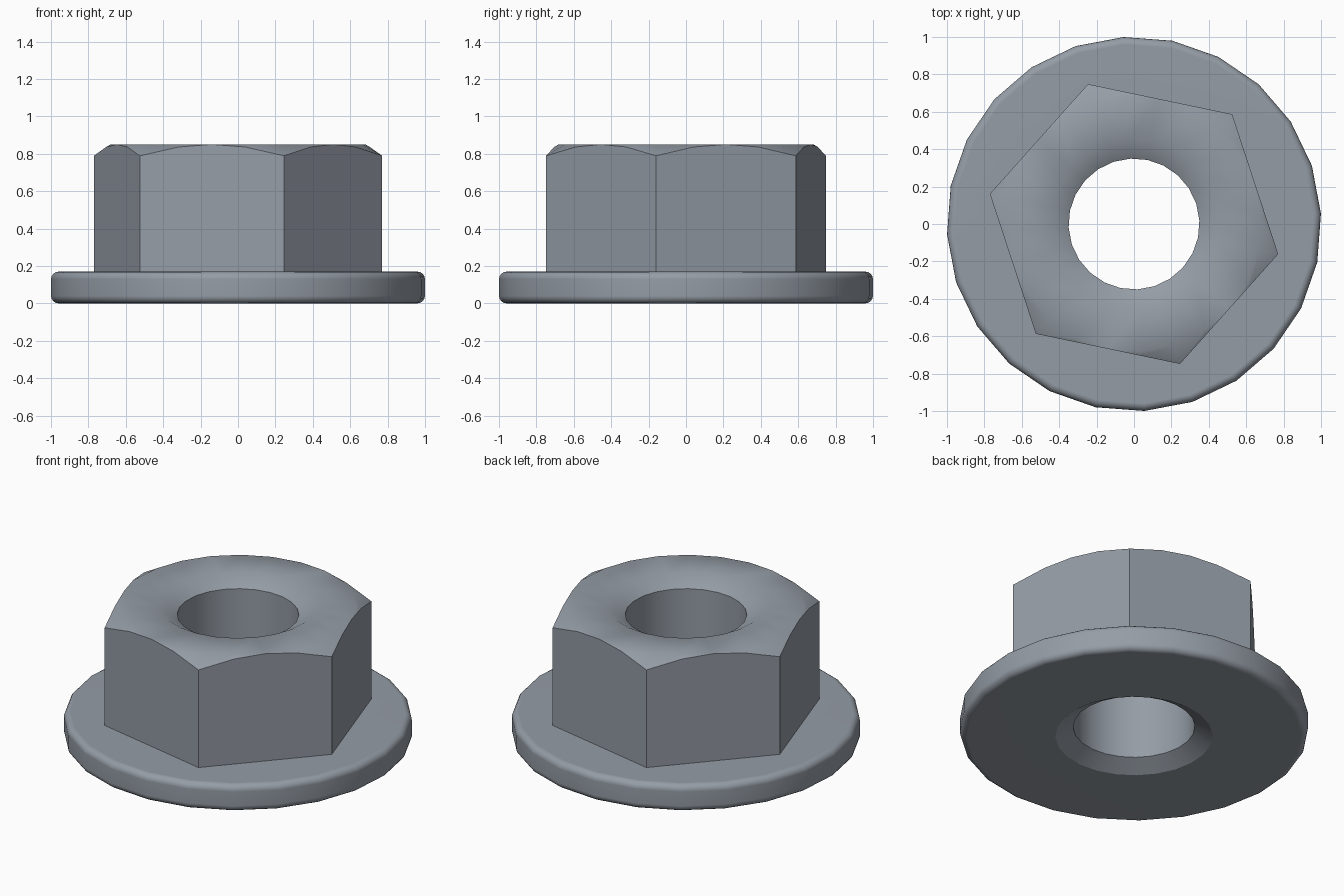
import bpy, bmesh
from math import sin, cos, tan, pi, radians

cube = bpy.data.objects.get("Cube")
if cube:
    bpy.data.objects.remove(cube, do_unlink=True)

SEGMENTS = 24
TURN = radians(3.2)
BORE, BORE_RIM, CHAMFER = 0.35, 0.452, 0.06
FLANGE_TOP, NUT_TOP = 0.17, 0.85
APOTHEM = 0.682

steel = bpy.data.materials.new("grey steel")
steel.use_nodes = True
colour = (0.30, 0.335, 0.38, 1)
steel.diffuse_color = colour
steel.node_tree.nodes["Principled BSDF"].inputs["Base Color"].default_value = colour


def ring(radius, z):
    """Round row of points."""
    return [(radius, z)] * SEGMENTS


def hex_ring(height):
    """Hexagonal row of points; height is a function of the radius."""
    row = []
    for i in range(SEGMENTS):
        local = (i % 4) * pi / 12 - pi / 6
        r = APOTHEM / cos(local)
        row.append((r, height(r)))
    # corner of the hexagon falls on segment 3 of the turned circle
    return row[1:] + row[:1]


def loft(name, rows, smooth_angle):
    bm = bmesh.new()
    loops = []
    for row in rows:
        loops.append([])
        for i, (r, z) in enumerate(row):
            a = TURN + 2 * pi * i / SEGMENTS
            loops[-1].append(bm.verts.new((r * cos(a), r * sin(a), z)))
    for low, high in zip(loops, loops[1:]):
        for i in range(SEGMENTS):
            j = (i + 1) % SEGMENTS
            bm.faces.new((low[i], low[j], high[j], high[i]))
    bmesh.ops.remove_doubles(bm, verts=bm.verts, dist=0.0005)
    mesh = bpy.data.meshes.new(name)
    bm.to_mesh(mesh)
    bm.free()
    mesh.materials.append(steel)
    obj = bpy.data.objects.new(name, mesh)
    bpy.context.collection.objects.link(obj)
    bpy.ops.object.select_all(action="DESELECT")
    obj.select_set(True)
    bpy.context.view_layer.objects.active = obj
    bpy.ops.object.shade_smooth_by_angle(angle=radians(smooth_angle))
    return obj


def fillet(z, start):
    """Quarter-round rows on the flange rim."""
    size = 0.04
    angles = [start + i * pi / 8 for i in range(5)]
    return [ring(1.001 - size + size * cos(a), z + size * sin(a)) for a in angles]


# Round flange, from the lower bore chamfer out and up to the foot of the hexagon
flange_rows = [ring(BORE, CHAMFER), ring(BORE_RIM, 0)]
flange_rows += fillet(0.04, -pi / 2) + fillet(FLANGE_TOP - 0.04, 0)
flange_rows.append(hex_ring(lambda r: FLANGE_TOP))
flange = loft("round_flange", flange_rows, 28)
flange.modifiers.new("flat_face_normals", "WEIGHTED_NORMAL").keep_sharp = True

# Hexagonal body with cone-cut corners, countersunk top and bore
loft("hex_body", [
    hex_ring(lambda r: FLANGE_TOP),
    hex_ring(lambda r: NUT_TOP - (r - APOTHEM) * tan(pi / 6)),
    ring(APOTHEM, NUT_TOP),
    ring(BORE_RIM, NUT_TOP),
    ring(BORE, NUT_TOP - CHAMFER),
    ring(BORE, CHAMFER),
], 40)
